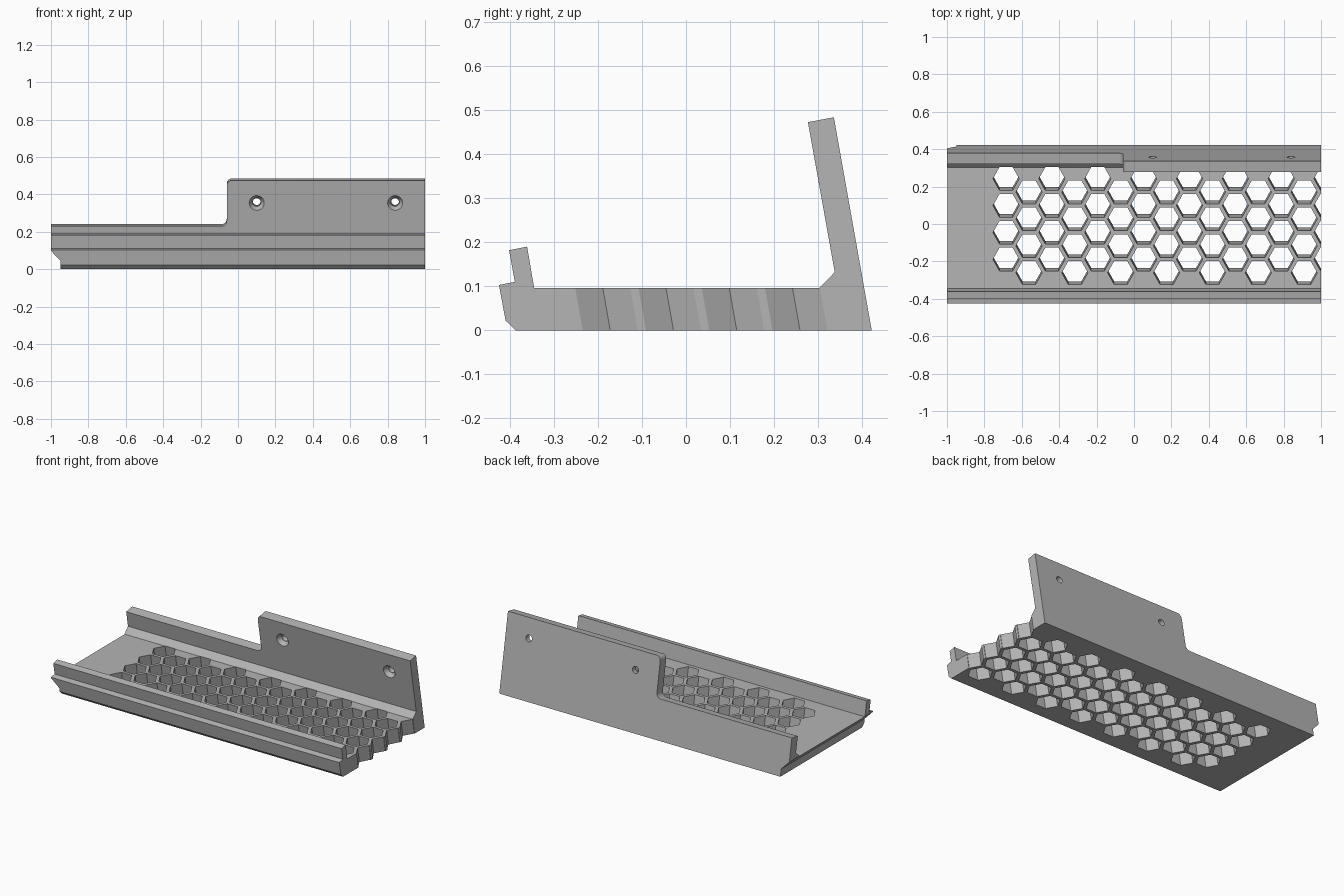
import bpy, bmesh, math
from mathutils import Vector

cube = bpy.data.objects.get("Cube")
if cube:
    bpy.data.objects.remove(cube)

grey = bpy.data.materials.new("mid grey")
grey.use_nodes = True
colour = (0.46, 0.46, 0.46, 1)
grey.diffuse_color = colour
grey.node_tree.nodes["Principled BSDF"].inputs["Base Color"].default_value = colour

TILT = math.radians(10)
X, Y = Vector((1, 0, 0)), Vector((0, 1, 0))
UP = Vector((0, -math.sin(TILT), math.cos(TILT)))     # up along the leaning wall
OUT = Vector((0, math.cos(TILT), math.sin(TILT)))     # outward from the wall
WALL_FOOT = Vector((0, 0.422, 0))
FLOOR = 0.096


def prism(bm, points, origin, ax, ay, axis, lo, hi, end_scale=1):
    """Closed prism of a 2D outline; end_scale tapers the far end."""
    a = [bm.verts.new(origin + ax * p + ay * q + axis * lo) for p, q in points]
    b = [bm.verts.new(origin + ax * p * end_scale + ay * q * end_scale + axis * hi)
         for p, q in points]
    bm.faces.new(a)
    bm.faces.new(b[::-1])
    for i in range(len(a)):
        j = (i + 1) % len(a)
        bm.faces.new((a[j], a[i], b[i], b[j]))


def finish(bm, name):
    bmesh.ops.recalc_face_normals(bm, faces=bm.faces)
    mesh = bpy.data.meshes.new(name)
    bm.to_mesh(mesh)
    bm.free()
    mesh.materials.append(grey)
    ob = bpy.data.objects.new(name, mesh)
    bpy.context.collection.objects.link(ob)
    return ob


def ring(radius, sides, stretch=1):
    return [(radius * math.cos(math.tau * i / sides),
             radius * stretch * math.sin(math.tau * i / sides)) for i in range(sides)]


def arc(cx, cy, r, start, end, steps=8):
    angles = [math.radians(start + (end - start) * i / steps) for i in range(steps + 1)]
    return [(cx + r * math.cos(t), cy + r * math.sin(t)) for t in angles]


# Tray body: one side profile (y, z) run along the length
profile = [(-0.387, 0), (0.422, 0), (0.336, 0.484), (0.277, 0.473), (0.338, 0.132),
           (0.303, FLOOR), (-0.345, FLOOR), (-0.361, 0.19), (-0.402, 0.182),
           (-0.389, 0.11), (-0.425, 0.103), (-0.41, 0.022)]
bm = bmesh.new()
prism(bm, profile, Vector(), Y, Vector((0, 0, 1)), X, -1, 1)
tray = finish(bm, "vented_tray")

cutters = []

# Honeycomb vents, leaning parallel to the wall
bm = bmesh.new()
hexagon = ring(0.07, 6, 1.03)
pitch_x, pitch_y = 0.1226, 0.1437
for col in range(15):
    for row in range(4):
        y = 0.242 - pitch_y * (row + 0.5 * (col % 2))
        centre = Vector((-0.684 + col * pitch_x, y, FLOOR))
        prism(bm, hexagon, centre, X, Y, UP, -0.15, 0.03)
cutters.append(finish(bm, "vent_cutter"))

# Lower stretch of the back wall, with rounded step corners
bm = bmesh.new()
step = [(-1.1, 0.244)] + arc(-0.09, 0.274, 0.03, -90, 0) + arc(-0.03, 0.463, 0.03, 180, 90)
step += [(-0.03, 0.6), (-1.1, 0.6)]
prism(bm, step, WALL_FOOT, X, UP, OUT, -0.12, 0.1)
cutters.append(finish(bm, "wall_step_cutter"))

# Undercut at the right end
bm = bmesh.new()
notch = [(-1.1, -0.1), (-0.95, -0.1), (-0.95, 0.045), (-1, 0.098), (-1.1, 0.204)]
prism(bm, notch, Vector(), X, Vector((0, 0, 1)), Y, -0.6, 0.6)
cutters.append(finish(bm, "end_notch_cutter"))

# Screw holes, then their countersinks on the inner face
holes, sinks = bmesh.new(), bmesh.new()
for x in (0.1, 0.84):
    centre = WALL_FOOT + X * x + UP * 0.37
    prism(holes, ring(0.021, 24), centre, X, UP, OUT, -0.1, 0.05)
    prism(sinks, ring(0.042, 24), centre, X, UP, OUT, -0.063, -0.035, 0.55)
cutters.append(finish(holes, "screw_hole_cutter"))
cutters.append(finish(sinks, "countersink_cutter"))

# Cut everything out of the body and drop the cutters
for cutter in cutters:
    cutter.hide_render = True
    mod = tray.modifiers.new(cutter.name, "BOOLEAN")
    mod.operation = "DIFFERENCE"
    mod.solver = "EXACT"
    mod.object = cutter
bpy.context.view_layer.objects.active = tray
tray.select_set(True)
for mod in list(tray.modifiers):
    bpy.ops.object.modifier_apply(modifier=mod.name)
for cutter in cutters:
    bpy.data.objects.remove(cutter)

bpy.ops.object.shade_smooth_by_angle(angle=math.radians(25))
